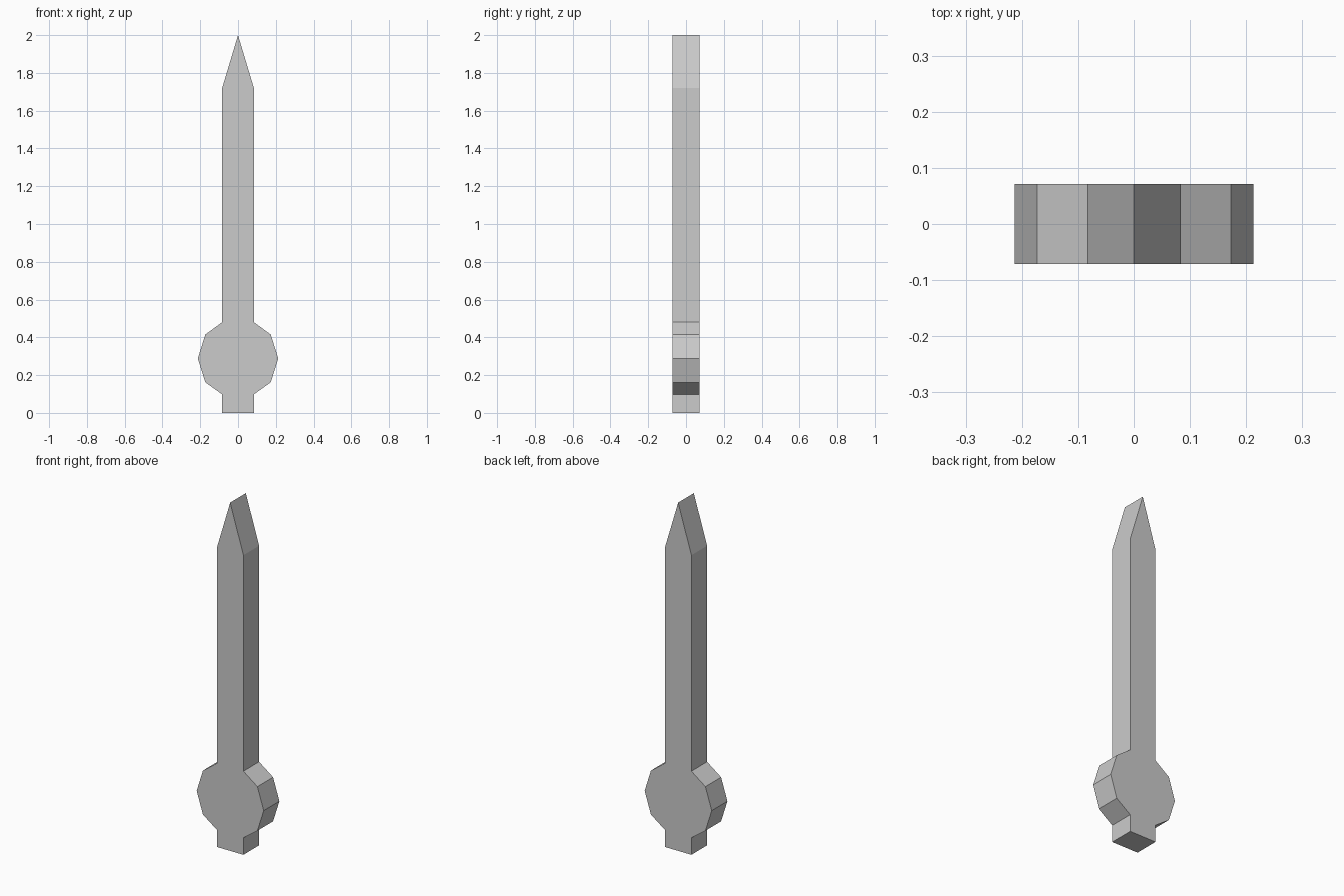
import bpy
import bmesh

cube = bpy.data.objects.get("Cube")
if cube:
    bpy.data.objects.remove(cube, do_unlink=True)

# Plain grey
grey = bpy.data.materials.new("light_grey")
grey.use_nodes = True
colour = (0.6, 0.6, 0.6, 1.0)
grey.diffuse_color = colour
grey.node_tree.nodes["Principled BSDF"].inputs["Base Color"].default_value = colour

# Half outline (x, z): foot, faceted round boss, straight shaft, pointed tip
half_thickness = 0.071
shaft = 0.084
half = [(shaft, 0), (shaft, 0.098), (0.173, 0.162), (0.213, 0.288),
        (0.173, 0.415), (shaft, 0.48), (shaft, 1.72)]
outline = half + [(0, 2)] + [(-x, z) for x, z in reversed(half)]

# Extrude the outline from front to back
bm = bmesh.new()
front = bm.faces.new([bm.verts.new((x, -half_thickness, z)) for x, z in outline])
result = bmesh.ops.extrude_face_region(bm, geom=[front], use_keep_orig=True)
back = [v for v in result["geom"] if isinstance(v, bmesh.types.BMVert)]
bmesh.ops.translate(bm, verts=back, vec=(0, 2 * half_thickness, 0))
bmesh.ops.recalc_face_normals(bm, faces=bm.faces)

mesh = bpy.data.meshes.new("pointer_hand")
bm.to_mesh(mesh)
bm.free()
mesh.materials.append(grey)
hand = bpy.data.objects.new("pointer_hand", mesh)
bpy.context.collection.objects.link(hand)
